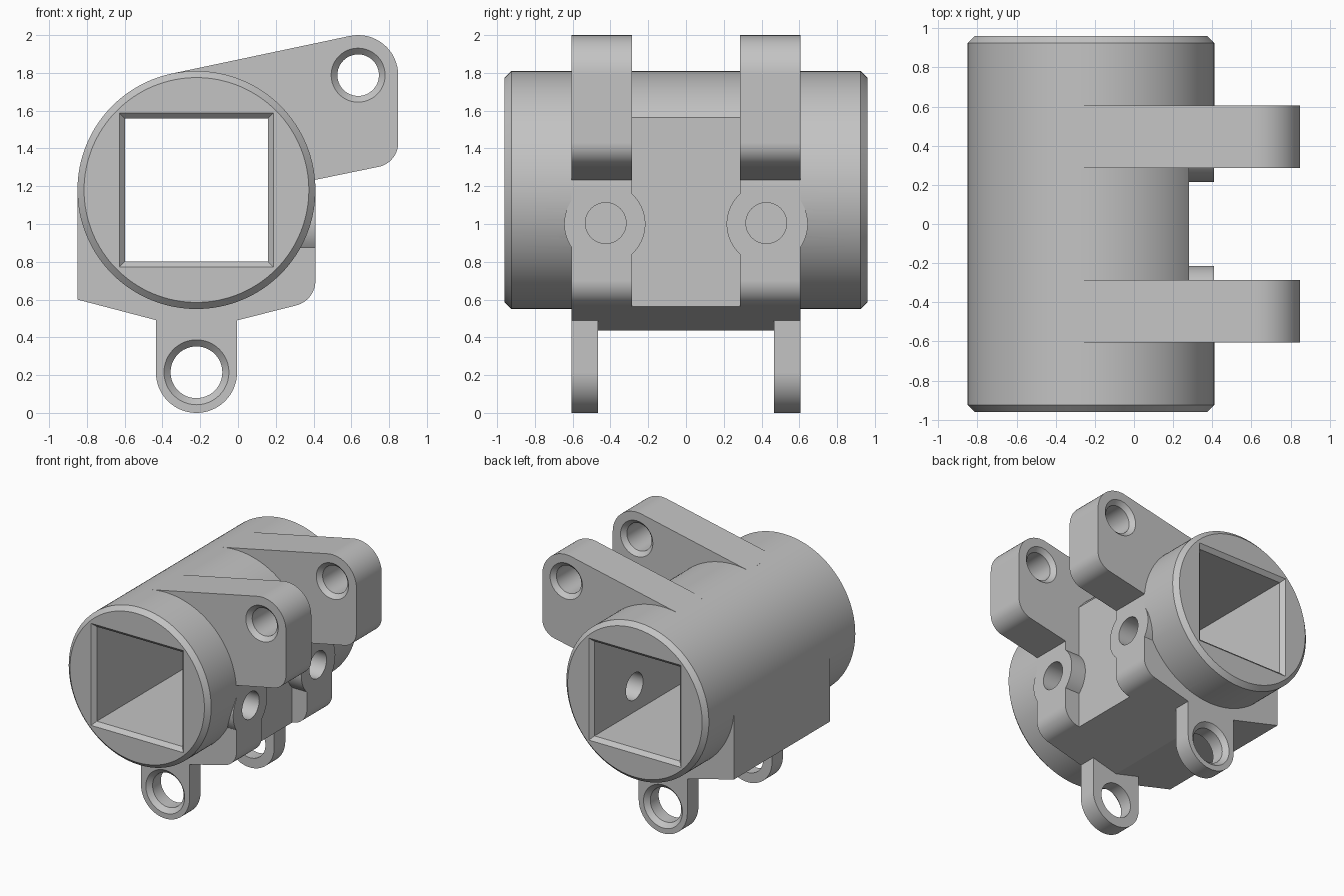
import bpy, bmesh, math
from math import sin, cos, pi, radians, sqrt

cube = bpy.data.objects.get("Cube")
if cube:
    bpy.data.objects.remove(cube, do_unlink=True)

metal = bpy.data.materials.new("plain_grey")
metal.use_nodes = True
GREY = (0.55, 0.55, 0.55, 1)
metal.diffuse_color = GREY
metal.node_tree.nodes["Principled BSDF"].inputs["Base Color"].default_value = GREY

CX, CZ, R = -0.22, 1.18, 0.63      # barrel axis and radius
HALF, CLEVIS = 0.96, 0.605         # half lengths of barrel and saddle
INNER = 0.285                      # inner face of the arms


def loft(name, rings):
    """Closed solid through a list of equally long vertex rings."""
    bm = bmesh.new()
    loops = [[bm.verts.new(p) for p in ring] for ring in rings]
    n = len(loops[0])
    for a, b in zip(loops, loops[1:]):
        for i in range(n):
            j = (i + 1) % n
            bm.faces.new((a[i], a[j], b[j], b[i]))
    bm.faces.new(loops[0])
    bm.faces.new(loops[-1])
    bmesh.ops.recalc_face_normals(bm, faces=bm.faces)
    mesh = bpy.data.meshes.new(name)
    bm.to_mesh(mesh)
    bm.free()
    mesh.materials.append(metal)
    ob = bpy.data.objects.new(name, mesh)
    bpy.context.collection.objects.link(ob)
    return ob


def turned(name, x, z, stations, n=96):
    """Solid about a y-parallel axis; stations are (y, radius)."""
    off = pi / n if n == 4 else 0
    return loft(name, [[(x + r * cos(2 * pi * i / n + off), y,
                         z + r * sin(2 * pi * i / n + off)) for i in range(n)]
                       for y, r in stations])


def cross_pin(name, y, z, r, x0, x1, n=64):
    """Cylinder along x."""
    return loft(name, [[(x, y + r * cos(2 * pi * i / n), z + r * sin(2 * pi * i / n))
                        for i in range(n)] for x in (x0, x1)])


def plate(name, profile, y0, y1):
    return loft(name, [[(x, y, z) for x, z in profile] for y in (y0, y1)])


def arc(x, z, r, a0, a1, n=16):
    return [(x + r * cos(radians(a0 + (a1 - a0) * i / n)),
             z + r * sin(radians(a0 + (a1 - a0) * i / n))) for i in range(n + 1)]


def combine(target, tool, op):
    mod = target.modifiers.new(op, "BOOLEAN")
    mod.operation, mod.solver, mod.object = op, "EXACT", tool
    bpy.context.view_layer.objects.active = target
    bpy.ops.object.modifier_apply(modifier=mod.name)
    bpy.data.objects.remove(tool, do_unlink=True)


def add(tool):
    combine(body, tool, "UNION")


def cut(tool):
    combine(body, tool, "DIFFERENCE")


# Barrel with chamfered ends
body = turned("clevis_housing", CX, CZ, [(-HALF, R - 0.035), (-HALF + 0.035, R),
                                         (HALF - 0.035, R), (HALF, R - 0.035)], 128)

# Saddle below the barrel, with a shallow V underside
saddle = [(CX - R, CZ), (CX - R, 0.6), (CX, 0.435)]
saddle += arc(0.275, 0.7, 0.135, -75, 0) + [(CX + R, CZ)]
add(plate("saddle", saddle, -CLEVIS, CLEVIS))

# Flat pocket between the arms
cut(plate("pocket", [(0.28, 0.2), (0.7, 0.2), (0.7, 1.9), (0.28, 1.9)], -INNER, INNER))

# Screw bosses, upper arms and lower lugs, one of each per side
arm = arc(CX, CZ, R, 101.9, 102.1, 1)[-1:] + arc(0.636, 1.788, 0.212, 102, 0)
arm += arc(0.718, 1.43, 0.13, 0, -78) + [(0.405, 1.233), (0.2, 1.19), (-0.3, 1.65)]
lug = arc(CX, 0.215, 0.215, 180, 360, 32) + [(CX + 0.215, 0.65), (CX - 0.215, 0.65)]
for s in (-1, 1):
    add(cross_pin("boss", s * 0.43, 1.0, 0.215, 0.17, 0.409))
    add(plate("arm", arm, s * INNER, s * CLEVIS))
    add(plate("lug", lug, s * 0.465, s * CLEVIS))

# Square bore with flared mouths
d = sqrt(2)
cut(turned("square_bore", CX, CZ, [(-HALF - 0.01, 0.418 * d), (-HALF + 0.03, 0.378 * d),
                                   (HALF - 0.03, 0.378 * d), (HALF + 0.01, 0.418 * d)], 4))

# Countersunk arm and lug holes, plain screw holes into the bore
e = 0.01
for s in (-1, 1):
    cut(turned("arm_hole", 0.636, 1.788,
               [(s * (INNER - e), 0.153), (s * (INNER + 0.033), 0.11),
                (s * (CLEVIS - 0.033), 0.11), (s * (CLEVIS + e), 0.153)], 48))
    cut(turned("lug_hole", CX, 0.215,
               [(s * 0.4, 0.137), (s * (CLEVIS - 0.035), 0.137),
                (s * (CLEVIS + e), 0.182)], 48))
    cut(cross_pin("screw_hole", s * 0.425, 1.005, 0.108, 0.0, 0.6, 48))

# Smooth curves, crisp edges
bpy.ops.object.select_all(action="DESELECT")
body.select_set(True)
bpy.context.view_layer.objects.active = body
bpy.ops.object.shade_smooth_by_angle(angle=radians(25))
weighted = body.modifiers.new("weighted_normals", "WEIGHTED_NORMAL")
weighted.keep_sharp = True
